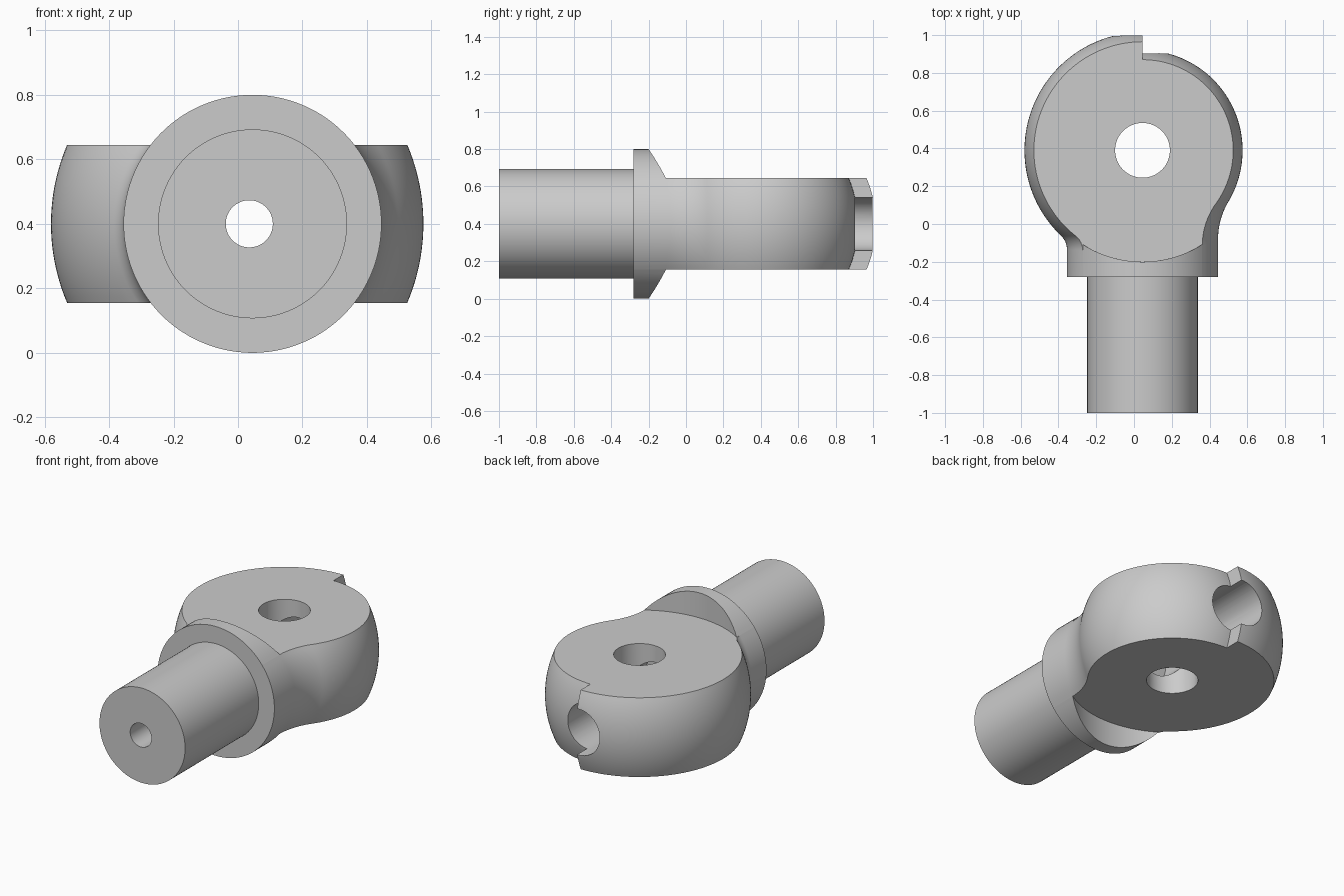
import bpy, bmesh
from math import sin, cos, asin, atan2, sqrt, pi, radians
from mathutils import Matrix, Vector

if "Cube" in bpy.data.objects:
    bpy.data.objects.remove(bpy.data.objects["Cube"])

CX, CY, CZ = 0.045, 0.39, 0.40          # head centre
HALF = 0.245                            # half thickness of the head
NECK, BALL, STEP = 0.40, 0.625, 0.095   # neck radius, head radius, cam step
FRONT = -0.28                           # front face of the collar

steel = bpy.data.materials.new("light_grey")
steel.use_nodes = True
steel.diffuse_color = (0.6, 0.6, 0.6, 1)
steel.node_tree.nodes["Principled BSDF"].inputs["Base Color"].default_value = (0.6, 0.6, 0.6, 1)


def make_object(name, bm):
    mesh = bpy.data.meshes.new(name)
    bm.to_mesh(mesh)
    bm.free()
    obj = bpy.data.objects.new(name, mesh)
    bpy.context.collection.objects.link(obj)
    mesh.materials.append(steel)
    return obj


def loft(name, slices, close_first=True):
    """Skin a stack of (outline, z) slices."""
    bm = bmesh.new()
    rings = [[bm.verts.new((CX + x, y, CZ + z)) for x, y in pts] for pts, z in slices]
    n = len(rings[0])
    for a, b in zip(rings, rings[1:]):
        for i in range(n):
            j = (i + 1) % n
            bm.faces.new((a[i], a[j], b[j], b[i]))
    if close_first:
        bm.faces.new(rings[0][::-1])
    bm.faces.new(rings[-1])
    bmesh.ops.remove_doubles(bm, verts=bm.verts, dist=1e-5)
    bmesh.ops.recalc_face_normals(bm, faces=bm.faces)
    return make_object(name, bm)


def cylinder(name, radius, start, end, segments=96):
    bm = bmesh.new()
    start, end = Vector(start), Vector(end)
    axis = end - start
    turn = axis.to_track_quat('Z', 'Y').to_matrix().to_4x4()
    bmesh.ops.create_cone(bm, cap_ends=True, segments=segments, radius1=radius, radius2=radius,
                          depth=axis.length, matrix=Matrix.Translation((start + end) / 2) @ turn)
    return make_object(name, bm)


def half_outline(w, r, fillet, y_max, arc_steps, fillet_steps):
    """One side of the head: neck line, concave fillet, head arc up to the back."""
    fx = w + fillet
    fy = -sqrt((r + fillet) ** 2 - fx ** 2)
    a = atan2(fy, fx)
    pts = [(w, FRONT)]
    for i in range(fillet_steps + 1):
        t = pi + a * i / fillet_steps
        pts.append((fx + fillet * cos(t), CY + fy + fillet * sin(t)))
    for i in range(1, arc_steps + 1):
        t = a + (pi / 2 - a) * i / arc_steps
        pts.append((r * cos(t), min(CY + r * sin(t), y_max)))
    return pts


def head_slice(z):
    w, r = sqrt(NECK ** 2 - z ** 2), sqrt(BALL ** 2 - z ** 2)
    left = half_outline(w, r - STEP, 0.385, 0.905, 64, 20)
    right = half_outline(w, r, 0.1, 1.0, 64, 12)
    return left + [(-x, y) for x, y in reversed(right)]


def collar_slice(z, steps=28):
    w = sqrt(max(NECK ** 2 - z ** 2, 0))
    xs = [w - 2 * w * i / steps for i in range(steps + 1)]
    return [(-w, FRONT), (w, FRONT)] + [(x, CY - sqrt(0.59 ** 2 - x ** 2)) for x in xs]


def drill(obj, cutter):
    mod = obj.modifiers.new("hole", 'BOOLEAN')
    mod.operation = 'DIFFERENCE'
    mod.solver = 'EXACT'
    mod.object = cutter
    bpy.context.view_layer.objects.active = obj
    bpy.ops.object.modifier_apply(modifier=mod.name)


# Cam-shaped head with its blended neck
levels = [HALF * (i / 12 - 1) for i in range(25)]
head = loft("head", [(head_slice(z), z) for z in levels])

# Collar segments above and below the flat faces
parts = [head]
low = asin(HALF / NECK)
heights = [NECK * sin(low + (pi / 2 - low) * i / 16) for i in range(17)]
heights[-1] -= 0.0002
for name, side in (("collar_top", 1), ("collar_bottom", -1)):
    parts.append(loft(name, [(collar_slice(z), side * z) for z in heights], close_first=False))

# Round shaft
shaft = cylinder("shaft", 0.293, (CX, -1, CZ), (CX, FRONT, CZ))
parts.append(shaft)

# Cross hole, narrow axial hole and wide rear bore
BX = 0.035
cross_hole = cylinder("cross_hole_cutter", 0.145, (CX, CY, -0.2), (CX, CY, 1))
narrow_hole = cylinder("narrow_hole_cutter", 0.073, (BX, -1.2, CZ), (BX, 0.5, CZ), 64)
rear_bore = cylinder("rear_bore_cutter", 0.142, (BX, 0.15, CZ), (BX, 1.2, CZ))
for cutter in (cross_hole, rear_bore, narrow_hole):
    drill(head, cutter)
drill(shaft, narrow_hole)
for cutter in (cross_hole, rear_bore, narrow_hole):
    bpy.data.objects.remove(cutter)

# Smooth shading with sharp edges kept
bpy.ops.object.select_all(action='DESELECT')
for obj in parts:
    obj.select_set(True)
bpy.context.view_layer.objects.active = head
bpy.ops.object.shade_smooth_by_angle(angle=radians(25))
